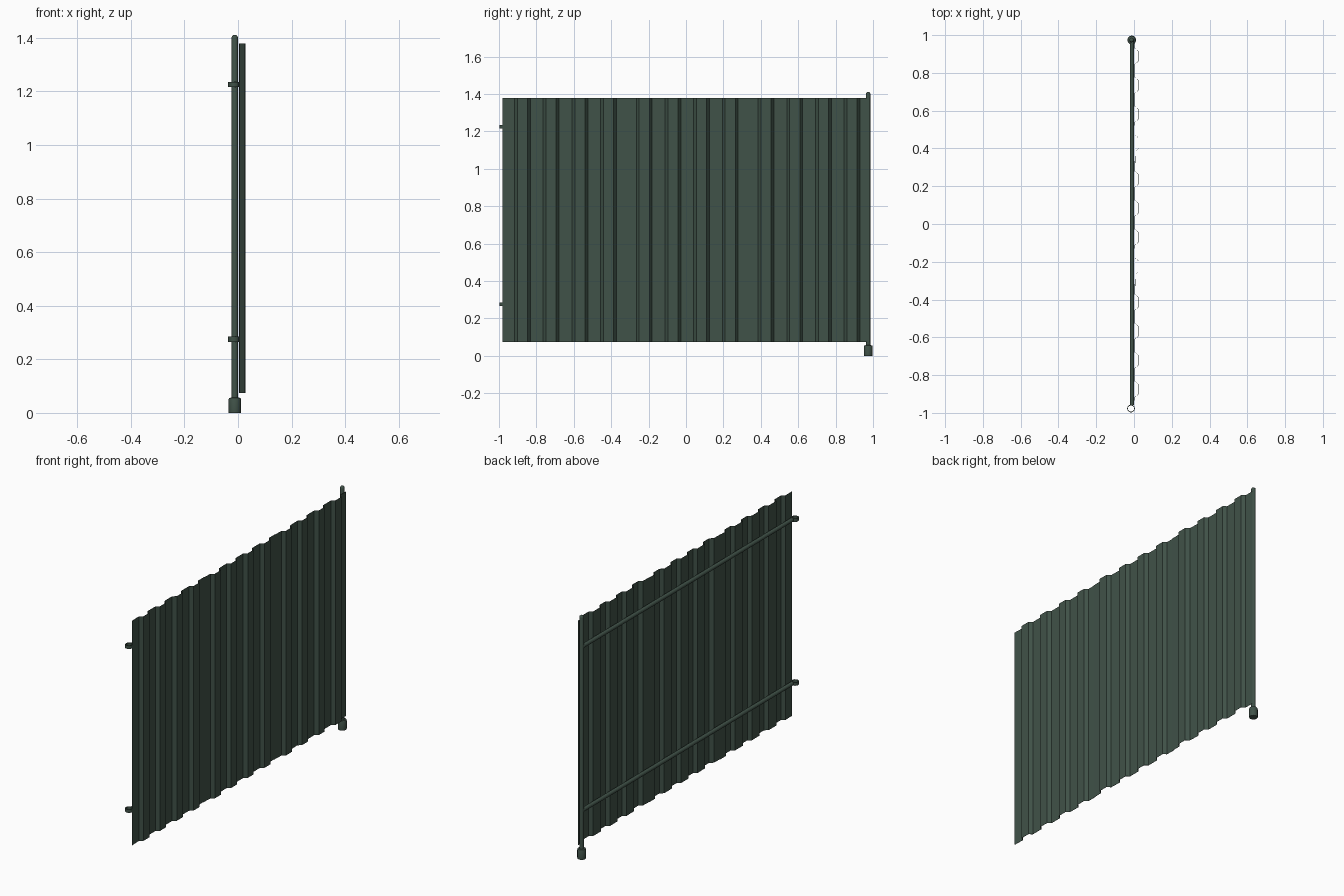
import bpy, bmesh, math
from mathutils import Matrix, Vector

if "Cube" in bpy.data.objects:
    bpy.data.objects.remove(bpy.data.objects["Cube"])

green = bpy.data.materials.new("dark green paint")
green.diffuse_color = (0.051, 0.084, 0.065, 1)
green.use_nodes = True
green.node_tree.nodes["Principled BSDF"].inputs["Base Color"].default_value = green.diffuse_color


def make(name, bm, smooth=False):
    bmesh.ops.recalc_face_normals(bm, faces=bm.faces)
    me = bpy.data.meshes.new(name)
    bm.to_mesh(me)
    bm.free()
    me.materials.append(green)
    ob = bpy.data.objects.new(name, me)
    bpy.context.collection.objects.link(ob)
    if smooth:
        bpy.context.view_layer.objects.active = ob
        ob.select_set(True)
        bpy.ops.object.shade_smooth_by_angle(angle=math.radians(50))
        ob.select_set(False)
    return ob


def lathe(name, profile, x, y, z=0, sides=12, closed=False):
    """Spin a (radius, height) profile around a vertical axis."""
    bm = bmesh.new()
    rings = [[bm.verts.new((x + r * math.cos(2 * math.pi * i / sides),
                            y + r * math.sin(2 * math.pi * i / sides), z + h))
              for i in range(sides)] for r, h in profile]
    pairs = list(zip(rings, rings[1:]))
    if closed:
        pairs.append((rings[-1], rings[0]))
    for a, b in pairs:
        for i in range(sides):
            j = (i + 1) % sides
            bm.faces.new((a[i], a[j], b[j], b[i]))
    if not closed:
        bm.faces.new(rings[0])
        bm.faces.new(rings[-1])
    return make(name, bm, True)


# Corrugated sheets: three overlapping panels with four ribs each
def sheet(name, offset):
    prof = [(0.985, 0.004)]
    for n in range(4):
        c = 0.888 - n * 0.1535
        lift = 0.004 if n == 3 and offset < 1.2 else 0
        prof += [(c + 0.042, 0.004 + lift / 2), (c + 0.027, 0.023 + lift),
                 (c - 0.027, 0.023 + lift), (c - 0.042, 0.004 + lift)]
    prof.append((0.322, 0.006))
    bm = bmesh.new()
    cols = [[bm.verts.new((x, y - offset, z)) for z in (0.075, 1.378)] for y, x in prof]
    for a, b in zip(cols, cols[1:]):
        bm.faces.new((a[0], b[0], b[1], a[1]))
    ob = make(name, bm)
    mod = ob.modifiers.new("thickness", "SOLIDIFY")
    mod.thickness = 0.0012
    mod.offset = 0


for k in range(3):
    sheet("corrugated_sheet_%d" % (k + 1), k * 0.651)

# Post with domed tip and its foot socket
lathe("post", [(0.0125, 0.03), (0.0125, 1.398), (0.0105, 1.406), (0.006, 1.41)], -0.012, 0.974)
lathe("foot_socket", [(0.023, 0), (0.0235, 0.003), (0.0235, 0.05), (0.021, 0.056),
                      (0.0125, 0.057)], -0.012, 0.974)

# Horizontal rails with a coupling ring at the free end
for label, z in (("lower", 0.275), ("upper", 1.226)):
    bm = bmesh.new()
    bmesh.ops.create_cone(bm, cap_ends=True, segments=10, radius1=0.0115, radius2=0.0115,
                          depth=1.93, matrix=Matrix.Translation(Vector((-0.0105, 0.007, z)))
                          @ Matrix.Rotation(math.pi / 2, 4, 'X'))
    make(label + "_rail", bm, True)
    lathe(label + "_ring", [(0.0165, -0.0095), (0.0205, -0.0095), (0.0205, 0.0095),
                            (0.0165, 0.0095)], -0.016, -0.977, z, 14, True)
